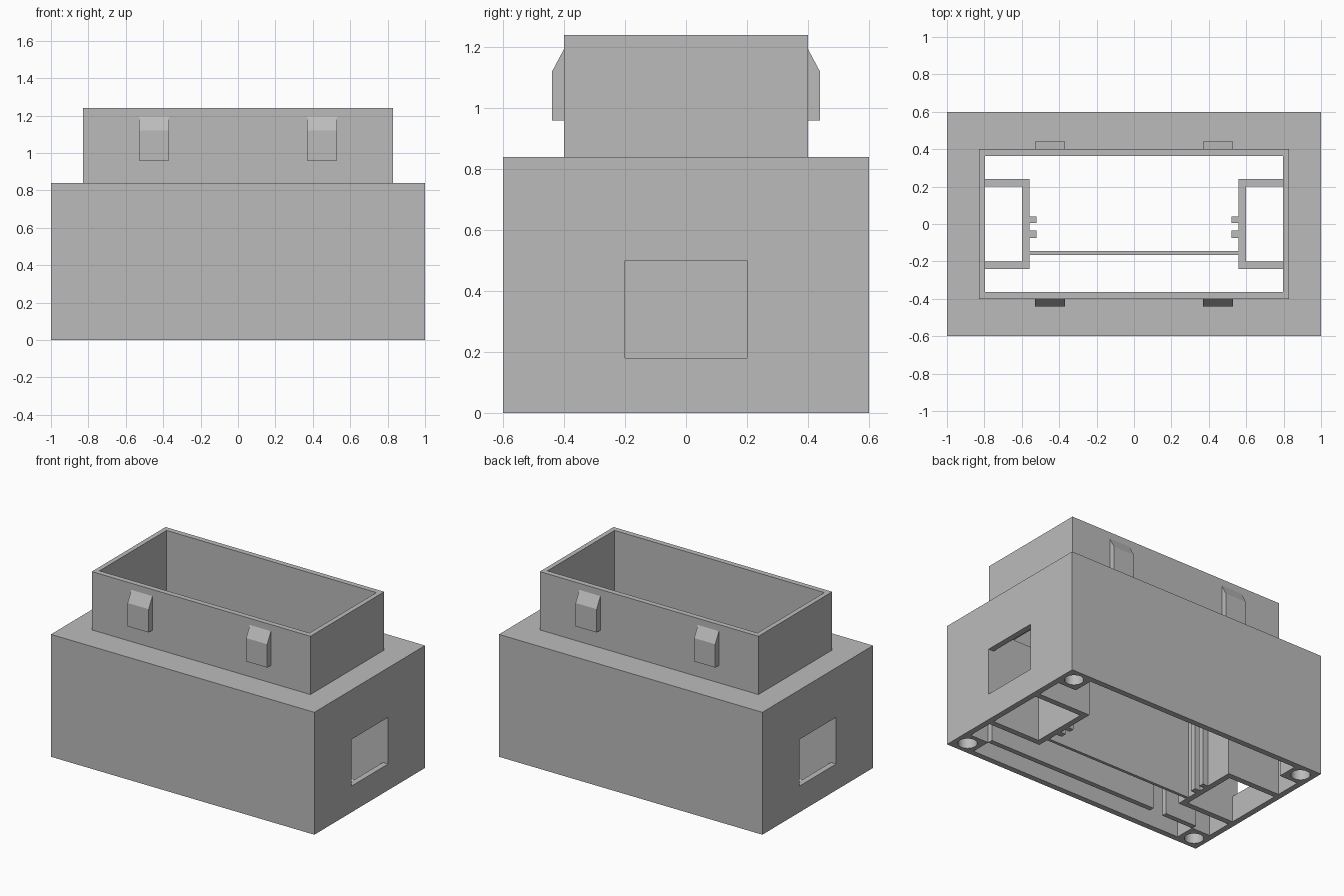
import bpy
import bmesh
from mathutils import Matrix

if "Cube" in bpy.data.objects:
    bpy.data.objects.remove(bpy.data.objects["Cube"])

grey = bpy.data.materials.new("plain_grey")
grey.use_nodes = True
grey.diffuse_color = (0.5, 0.5, 0.5, 1)
grey.node_tree.nodes["Principled BSDF"].inputs["Base Color"].default_value = (0.5, 0.5, 0.5, 1)


def finish(name, bm):
    bmesh.ops.recalc_face_normals(bm, faces=bm.faces)
    mesh = bpy.data.meshes.new(name)
    bm.to_mesh(mesh)
    bm.free()
    mesh.materials.append(grey)
    obj = bpy.data.objects.new(name, mesh)
    bpy.context.collection.objects.link(obj)
    return obj


def box(name, xs, ys, zs):
    bm = bmesh.new()
    bmesh.ops.create_cube(bm, size=1)
    for v in bm.verts:
        v.co = [r[1] if c > 0 else r[0] for c, r in zip(v.co, (xs, ys, zs))]
    return finish(name, bm)


def prism(name, outline, z0, z1):
    """Extrude a plan outline between two heights."""
    bm = bmesh.new()
    face = bm.faces.new([bm.verts.new((x, y, z0)) for x, y in outline])
    out = bmesh.ops.extrude_face_region(bm, geom=[face])
    for v in out["geom"]:
        if isinstance(v, bmesh.types.BMVert):
            v.co.z = z1
    return finish(name, bm)


def combine(target, tool, operation="DIFFERENCE"):
    tool.hide_render = True
    mod = target.modifiers.new("cut", "BOOLEAN")
    mod.operation = operation
    mod.solver = "EXACT"
    mod.object = tool
    bpy.context.view_layer.objects.active = target
    bpy.ops.object.modifier_apply(modifier=mod.name)
    bpy.data.objects.remove(tool)


CEILING = 0.64

# Housing with raised neck
housing = box("housing", (-1, 1), (-0.6, 0.6), (0, 0.84))
combine(housing, box("neck", (-0.83, 0.83), (-0.4, 0.4), (0.7, 1.24)), "UNION")

# Cavity: a cross-shaped plan leaves the four corner posts
px, py, ix, iy = 0.82, 0.42, 0.96, 0.56
cross = [(ix, -py), (ix, py), (px, py), (px, iy), (-px, iy), (-px, py),
         (-ix, py), (-ix, -py), (-px, -py), (-px, -iy), (px, -iy), (px, -py)]
combine(housing, prism("cavity", cross, -0.1, CEILING))
combine(housing, box("neck_opening", (-0.797, 0.797), (-0.363, 0.363), (0.5, 1.4)))

# Side windows and screw holes in the posts
for s in (-1, 1):
    xs = sorted((s * 0.9, s * 1.1))
    combine(housing, box("window", xs, (-0.2, 0.2), (0.18, 0.5)))
    for t in (-1, 1):
        bm = bmesh.new()
        bmesh.ops.create_cone(bm, cap_ends=True, segments=32, radius1=0.06, radius2=0.06,
                              depth=0.6, matrix=Matrix.Translation((s * 0.91, t * 0.51, 0)))
        combine(housing, finish("screw_hole", bm))

# Brackets with card rails
for s, side in ((1, "left"), (-1, "right")):
    plan = [(0.96, 0.24), (0.56, 0.24), (0.56, 0.04), (0.52, 0.04), (0.52, 0.005), (0.56, 0.005),
            (0.56, -0.035), (0.52, -0.035), (0.52, -0.075), (0.56, -0.075), (0.56, -0.24),
            (0.96, -0.24), (0.96, -0.2), (0.6, -0.2), (0.6, 0.2), (0.96, 0.2)]
    prism(side + "_bracket", [(s * x, y) for x, y in plan], 0, CEILING)

# Partition and front ribs
box("partition", (-0.56, 0.56), (-0.165, -0.145), (0, CEILING))
box("front_rib_long", (-0.48, 0.82), (-0.42, -0.385), (0, CEILING))
box("front_rib_short", (-0.82, -0.58), (-0.42, -0.385), (0, CEILING))

# Snap clips on the neck
for t, face_name in ((-1, "front"), (1, "back")):
    for s, side in ((1, "left"), (-1, "right")):
        bm = bmesh.new()
        profile = [(0.4, 0.96), (0.44, 0.96), (0.44, 1.12), (0.4, 1.195)]
        face = bm.faces.new([bm.verts.new((s * 0.37, t * y, z)) for y, z in profile])
        out = bmesh.ops.extrude_face_region(bm, geom=[face])
        for v in out["geom"]:
            if isinstance(v, bmesh.types.BMVert):
                v.co.x = s * 0.53
        finish(face_name + "_" + side + "_clip", bm)

# Keep round holes smooth and all other edges sharp
bpy.ops.object.select_all(action="DESELECT")
housing.select_set(True)
bpy.context.view_layer.objects.active = housing
bpy.ops.object.shade_smooth_by_angle()
